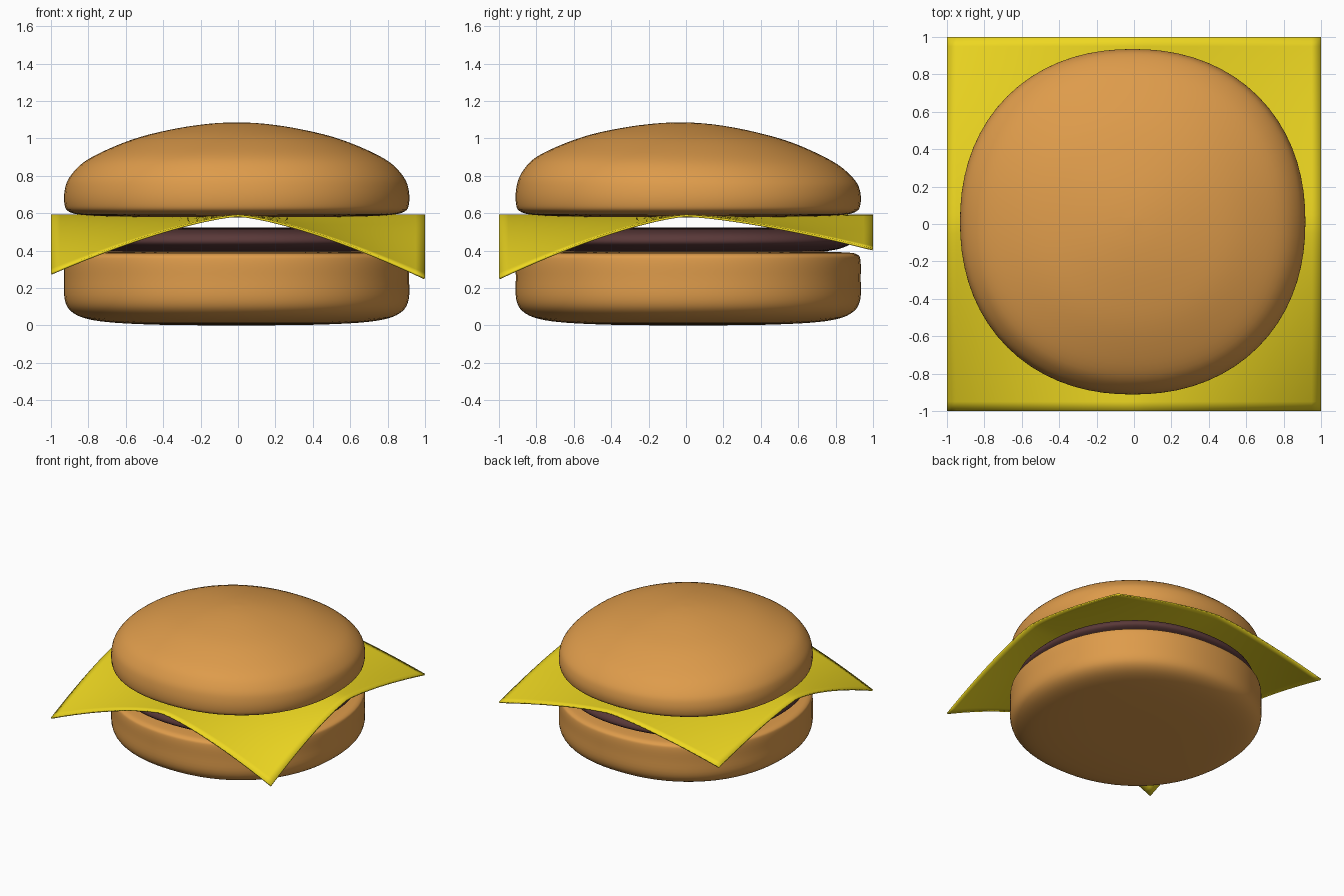
import bpy, bmesh, math

if "Cube" in bpy.data.objects:
    bpy.data.objects.remove(bpy.data.objects["Cube"])

CX, CY = -0.007, 0.012      # bun axis
POWER = 2.17                # slightly squared circle
SEGS = 72


def material(name, rgb):
    m = bpy.data.materials.new(name)
    m.diffuse_color = (*rgb, 1)
    m.use_nodes = True
    m.node_tree.nodes["Principled BSDF"].inputs["Base Color"].default_value = m.diffuse_color
    return m


def finish(bm, name, mat):
    bmesh.ops.recalc_face_normals(bm, faces=bm.faces)
    for f in bm.faces:
        f.smooth = True
    me = bpy.data.meshes.new(name)
    bm.to_mesh(me)
    bm.free()
    me.materials.append(mat)
    ob = bpy.data.objects.new(name, me)
    bpy.context.collection.objects.link(ob)
    return ob


def smooth_profile(pts, n=4):
    # Catmull-Rom curve through the profile points
    p = [pts[0]] + pts + [pts[-1]]
    out = []
    for a, b, c, d in zip(p, p[1:], p[2:], p[3:]):
        for i in range(n):
            t = i / n
            out.append(tuple(0.5 * (2 * q + (r - o) * t + (2 * o - 5 * q + 4 * r - s) * t * t
                                    + (3 * q - o - 3 * r + s) * t ** 3)
                             for o, q, r, s in zip(a, b, c, d)))
    return out + [pts[-1]]


def rounded_disc(name, profile, mat, tilt=0.0):
    # lathe a (radius, z) profile around a squared circle, capped at both ends
    bm = bmesh.new()
    rings = []
    for r, z in smooth_profile(profile):
        lift = max(0, min(1, (z - 0.65) / 0.2)) * tilt
        ring = []
        for i in range(SEGS):
            a = 2 * math.pi * i / SEGS
            c, s = math.cos(a), math.sin(a)
            k = r / (abs(c) ** POWER + abs(s) ** POWER) ** (1 / POWER)
            ring.append(bm.verts.new((CX + k * c, CY + k * s, z - lift * k * s)))
        rings.append(ring)
    for lo, hi in zip(rings, rings[1:]):
        for i in range(SEGS):
            j = (i + 1) % SEGS
            bm.faces.new((lo[i], lo[j], hi[j], hi[i]))
    bm.faces.new(rings[0])
    bm.faces.new(rings[-1])
    return finish(bm, name, mat)


bun = material("bun", (0.73, 0.33, 0.07))
meat = material("meat", (0.10, 0.04, 0.04))
yellow = material("cheese", (0.85, 0.68, 0.015))

# bottom bun
rounded_disc("bottom_bun", [(0.1, 0.0), (0.4, 0.003), (0.65, 0.014), (0.8, 0.035), (0.885, 0.075),
                            (0.92, 0.14), (0.922, 0.25), (0.921, 0.345), (0.905, 0.378),
                            (0.84, 0.39), (0.6, 0.396), (0.1, 0.398)], bun)

# patty
rounded_disc("patty", [(0.1, 0.39), (0.6, 0.392), (0.76, 0.4), (0.85, 0.425), (0.872, 0.455),
                       (0.84, 0.492), (0.74, 0.514), (0.5, 0.522), (0.1, 0.524)], meat)

# top bun
rounded_disc("top_bun", [(0.1, 0.578), (0.6, 0.581), (0.82, 0.59), (0.9, 0.61), (0.921, 0.65),
                         (0.92, 0.72), (0.895, 0.79), (0.82, 0.87), (0.69, 0.94), (0.52, 1.005),
                         (0.32, 1.052), (0.15, 1.077), (0.02, 1.085)], bun, tilt=0.03)

# cheese slice with four drooping corners
bm = bmesh.new()
bmesh.ops.create_grid(bm, x_segments=40, y_segments=40, size=1)
for v in bm.verts:
    x, y = v.co.x, v.co.y
    droop = 0.18 if y > 0 else (0.335 if x > 0 else 0.31)
    v.co.z = 0.592 - droop * abs(x * y) ** 1.4
cheese = finish(bm, "cheese_slice", yellow)
thick = cheese.modifiers.new("thickness", 'SOLIDIFY')
thick.thickness = 0.012
thick.offset = -1
bpy.context.view_layer.objects.active = cheese
cheese.select_set(True)
bpy.ops.object.shade_smooth_by_angle(angle=math.radians(40))
